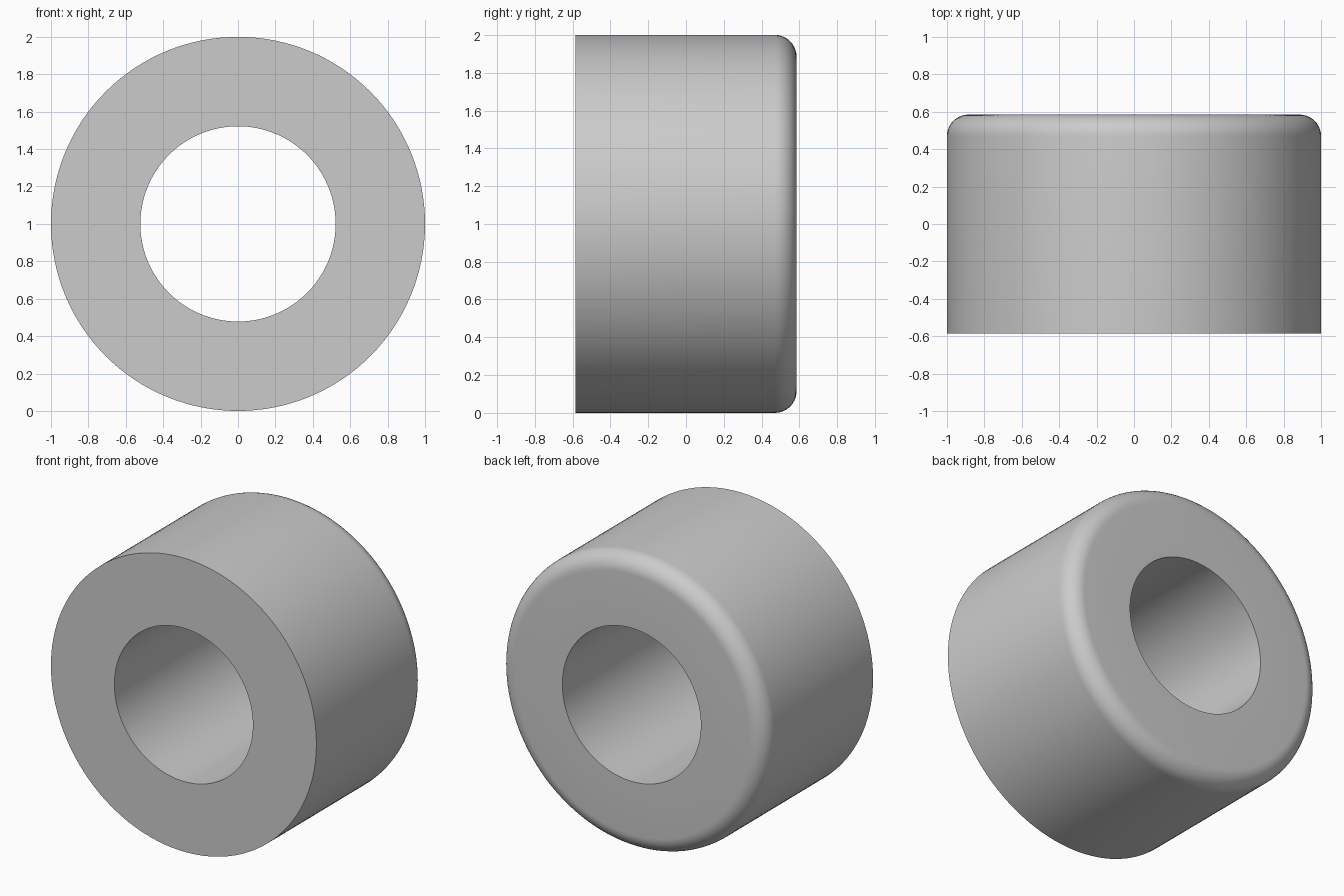
import bpy, bmesh, math
from mathutils import Vector, Matrix

if "Cube" in bpy.data.objects:
    bpy.data.objects.remove(bpy.data.objects["Cube"])

R_OUT, R_IN, HALF, FILLET = 1.0, 0.522, 0.585, 0.115
SEGMENTS, FILLET_STEPS = 128, 10

# Closed cross-section (radius, y): flat front, rounded rear outer rim
profile = [(R_IN, -HALF), (R_OUT, -HALF)]
for i in range(FILLET_STEPS + 1):
    a = math.pi / 2 * i / FILLET_STEPS
    profile.append((R_OUT - FILLET + FILLET * math.cos(a),
                    HALF - FILLET + FILLET * math.sin(a)))
profile.append((R_IN, HALF))

# Revolve the section around the y axis
bm = bmesh.new()
rings = []
for s in range(SEGMENTS):
    rot = Matrix.Rotation(2 * math.pi * s / SEGMENTS, 3, 'Y')
    rings.append([bm.verts.new(rot @ Vector((r, y, 0)) + Vector((0, 0, 1)))
                  for r, y in profile])
n = len(profile)
for s in range(SEGMENTS):
    a, b = rings[s], rings[(s + 1) % SEGMENTS]
    for i in range(n):
        j = (i + 1) % n
        bm.faces.new((a[i], a[j], b[j], b[i]))
bmesh.ops.recalc_face_normals(bm, faces=bm.faces)

mesh = bpy.data.meshes.new("bushing")
bm.to_mesh(mesh)
bm.free()
bushing = bpy.data.objects.new("bushing", mesh)
bpy.context.collection.objects.link(bushing)

# Smooth walls, crisp hole and front edges
bpy.context.view_layer.objects.active = bushing
bushing.select_set(True)
bpy.ops.object.shade_smooth_by_angle(angle=math.radians(30))
